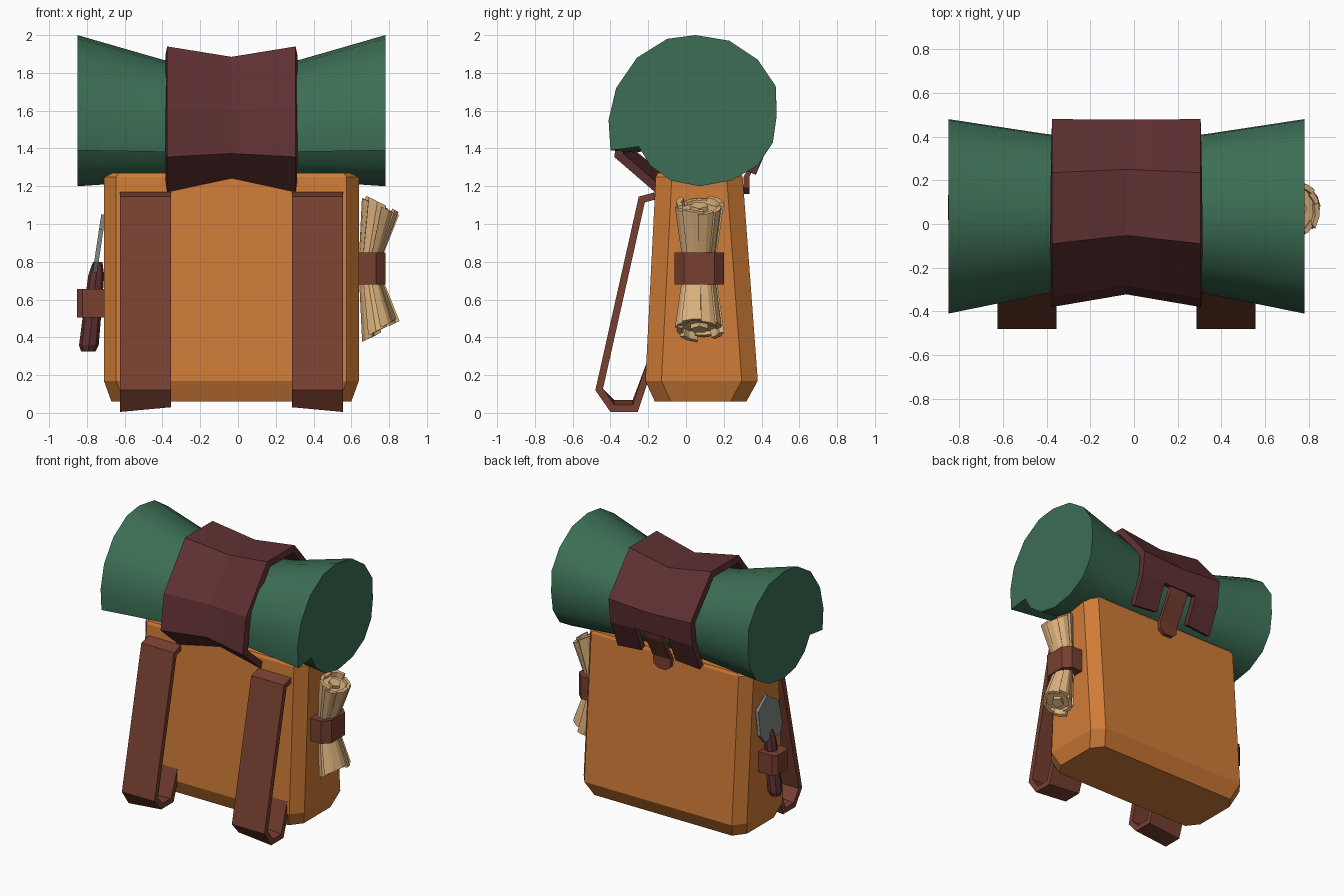
import bpy, bmesh, math, random
from mathutils import Vector

if "Cube" in bpy.data.objects:
    bpy.data.objects.remove(bpy.data.objects["Cube"])

random.seed(4)
CX = -0.035          # centre line of the pack


def mat(name, r, g, b):
    m = bpy.data.materials.new(name)
    m.diffuse_color = (r, g, b, 1)
    m.use_nodes = True
    m.node_tree.nodes["Principled BSDF"].inputs["Base Color"].default_value = m.diffuse_color
    return m


ORANGE = mat("orange canvas", 0.63, 0.20, 0.038)
GREEN = mat("green blanket", 0.045, 0.155, 0.09)
MAROON = mat("maroon leather", 0.115, 0.03, 0.032)
BROWN = mat("brown leather", 0.185, 0.05, 0.03)
TAN = mat("tan paper", 0.72, 0.45, 0.21)
STEEL = mat("grey steel", 0.21, 0.235, 0.23)


def make(name, verts, faces, material, recalc=True):
    me = bpy.data.meshes.new(name)
    me.from_pydata([tuple(v) for v in verts], [], faces)
    if recalc:
        bm = bmesh.new()
        bm.from_mesh(me)
        bmesh.ops.recalc_face_normals(bm, faces=bm.faces)
        bm.to_mesh(me)
        bm.free()
    me.materials.append(material)
    ob = bpy.data.objects.new(name, me)
    bpy.context.collection.objects.link(ob)
    return ob


def loft(name, rings, material):
    """Closed skin through equal-sized rings, with end caps."""
    n = len(rings[0])
    verts = [v for r in rings for v in r]
    faces = [(k * n + i, k * n + (i + 1) % n, (k + 1) * n + (i + 1) % n, (k + 1) * n + i)
             for k in range(len(rings) - 1) for i in range(n)]
    faces += [tuple(range(n)), tuple(range((len(rings) - 1) * n, len(rings) * n))]
    return make(name, verts, faces, material)


def smooth(ob, angle=35):
    bpy.ops.object.select_all(action='DESELECT')
    ob.select_set(True)
    bpy.context.view_layer.objects.active = ob
    bpy.ops.object.shade_smooth_by_angle(angle=math.radians(angle))


def solidify(ob, t):
    m = ob.modifiers.new("thickness", 'SOLIDIFY')
    m.thickness, m.offset, m.use_even_offset = t, -1, True


# Bag body: chamfered box tapering upwards
def bag_ring(z, hx, y0, y1, cx=0.065, cy=0.085):
    return [(CX + x, y, z) for x, y in (
        (-hx + cx, y0), (hx - cx, y0), (hx, y0 + cy), (hx, y1 - cy),
        (hx - cx, y1), (-hx + cx, y1), (-hx, y1 - cy), (-hx, y0 + cy))]


loft("bag_body", [bag_ring(0.06, 0.635, -0.165, 0.32), bag_ring(0.17, 0.675, -0.215, 0.38),
                  bag_ring(1.25, 0.675, -0.16, 0.30), bag_ring(1.27, 0.66, -0.15, 0.29)], ORANGE)

# Bedroll: round profile with the loose blanket edge, pinched in the middle
ROLL = [(-0.41, 1.55), (-0.37, 1.72), (-0.26, 1.88), (-0.1, 1.98), (0.05, 2.0), (0.23, 1.97),
        (0.38, 1.87), (0.475, 1.73), (0.48, 1.57), (0.46, 1.43), (0.38, 1.31), (0.24, 1.23),
        (0.07, 1.2), (-0.08, 1.23), (-0.19, 1.31), (-0.25, 1.41), (-0.40, 1.39)]


def roll_ring(x, s):
    return [(x, 0.1 + (y - 0.1) * (s + 0.02 * (s < 1)), 1.35 + (z - 1.35) * s) for y, z in ROLL]


smooth(loft("bedroll", [roll_ring(-0.85, 1), roll_ring(-0.40, 0.8), roll_ring(CX, 0.72),
                        roll_ring(0.33, 0.8), roll_ring(0.78, 1)], GREEN))

# Wide leather wrap over the bedroll, split into two legs at the back
WRAP = [(-0.16, 1.165), (-0.38, 1.355), (-0.34, 1.62), (-0.09, 1.94), (0.235, 1.94),
        (0.48, 1.65), (0.46, 1.47), (0.37, 1.26)]
cols = [-0.34, -0.14, 0, 0.14, 0.34]
verts = []
for dx in cols:
    t = 1 - abs(dx) / 0.34
    for y, z in WRAP:
        verts.append((CX + dx, 0.45 + (y - 0.45) * (1 - 0.07 * t), 1.5 + (z - 1.5) * (1 - 0.125 * t)))
n = len(WRAP)
faces = [(c * n + p, (c + 1) * n + p, (c + 1) * n + p + 1, c * n + p + 1)
         for c in range(4) for p in range(n - 1) if not (c in (1, 2) and p == n - 2)]
solidify(make("bedroll_wrap", verts, faces, MAROON, recalc=False), 0.045)

# Closing tab hanging through the gap at the back
tab = [(0.455, 1.5, 0.075), (0.43, 1.42, 0.075), (0.335, 1.25, 0.075), (0.335, 1.19, 0.07), (0.335, 1.16, 0.035)]
loft("closing_tab", [[(CX - w, y, z), (CX + w, y, z), (CX + w, y - 0.03, z), (CX - w, y - 0.03, z)]
                     for y, z, w in tab], BROWN)

# Shoulder straps: thick open loops in front
STRAP = [(-0.14, 1.175), (-0.25, 1.145), (-0.48, 0.12), (-0.40, 0.005), (-0.255, 0.005), (-0.17, 0.26)]


def strap(name, side):
    inner = side * 0.32
    outer = side * 0.59
    pts = [Vector(p) for p in STRAP]
    ring_in = []
    for i, p in enumerate(pts):      # offset the path inwards with mitred corners
        ns = []
        for a, b in ((i - 1, i), (i, i + 1)):
            if 0 <= a and b < len(pts):
                d = (pts[b] - pts[a]).normalized()
                ns.append(Vector((-d.y, d.x)))
        m = sum(ns, Vector((0, 0))).normalized()
        ring_in.append(p + m * 0.038 / m.dot(ns[0]))
    rings = []
    for p, q in zip(pts, ring_in):
        lift = 0.025 if p.y < 0.1 else 0
        rings.append([(CX + outer, p.x, p.y), (CX + inner, p.x, p.y + lift),
                      (CX + inner, q.x, q.y + lift), (CX + outer, q.x, q.y)])
    loft(name, rings, BROWN)


strap("strap_left", -1)
strap("strap_right", 1)


def band(name, x0, x1, y0, y1, z0, z1, c):
    """Loop of leather with chamfered outer corners (outer side is x1)."""
    loft(name, [[(x0, y0, z), (x1 - c * (1 if x1 > x0 else -1), y0, z), (x1, y0 + abs(c), z),
                 (x1, y1 - abs(c), z), (x1 - c * (1 if x1 > x0 else -1), y1, z), (x0, y1, z)]
                for z in (z0, z1)], BROWN)


# Paper bundle on the right side: flared core plus overlapping curled sheets
YC = 0.07


def bundle_pt(a, t, r, up):
    cx = 0.69 + 0.065 * t
    x = cx + math.cos(a) * r * (0.05 + 0.045 * t)
    y = YC + math.sin(a) * r * (0.08 + 0.045 * t)
    z = 0.33 * t - 0.5 * t * (x - cx)
    return (x, y, 0.77 + up * z)


for up, label in ((1, "upper"), (-1, "lower")):
    angles = [i * math.tau / 10 for i in range(10)]
    loft("paper_core_" + label, [[bundle_pt(a, t, 0.82, up) for a in angles] for t in (0, 0.5, 0.93)], TAN)
    for i in range(8):
        a0 = i * math.tau / 8 + random.uniform(-0.1, 0.1)
        w = random.uniform(0.8, 1.05)
        end = random.uniform(0.95, 1.05)
        rings = []
        for t in (0, end):
            ro = [bundle_pt(a0 + w * k, t, 1.04 - 0.1 * k, up) for k in (0, 0.5, 1)]
            ri = [bundle_pt(a0 + w * k, t, 0.84 - 0.12 * k, up) for k in (1, 0.5, 0)]
            rings.append(ro + ri)
        loft("paper_sheet_%s_%d" % (label, i), rings, TAN)
    # small curled roll in the middle of the end
    loft("paper_curl_" + label, [[bundle_pt(a, t, 0.4, up) for a in angles[::2]] for t in (0.7, 1.0)], TAN)
band("paper_band", 0.62, 0.78, -0.06, 0.20, 0.68, 0.85, 0.05)

# Trowel on the left side: handle, blade and holding band
YT = 0.075


def handle_ring(t, r):
    return [(-0.793 + 0.05 * t + r * math.cos(i * math.tau / 8),
             YT + r * math.sin(i * math.tau / 8), 0.325 + 0.475 * t) for i in range(8)]


loft("trowel_handle", [handle_ring(0, 0.038), handle_ring(0.07, 0.052), handle_ring(0.45, 0.048),
                       handle_ring(0.85, 0.042), handle_ring(1, 0.025)], MAROON)
BLADE = [(0, 1.05), (-0.12, 0.97), (-0.13, 0.80), (-0.09, 0.74), (0.09, 0.74), (0.13, 0.80), (0.12, 0.97)]
loft("trowel_blade", [[(-0.712 - 0.15 * (1.05 - z) + o, YT + y, z) for y, z in BLADE]
                      for o in (-0.012, 0.012)], STEEL)
band("trowel_band", -0.69, -0.852, YT - 0.085, YT + 0.085, 0.505, 0.655, 0.03)
